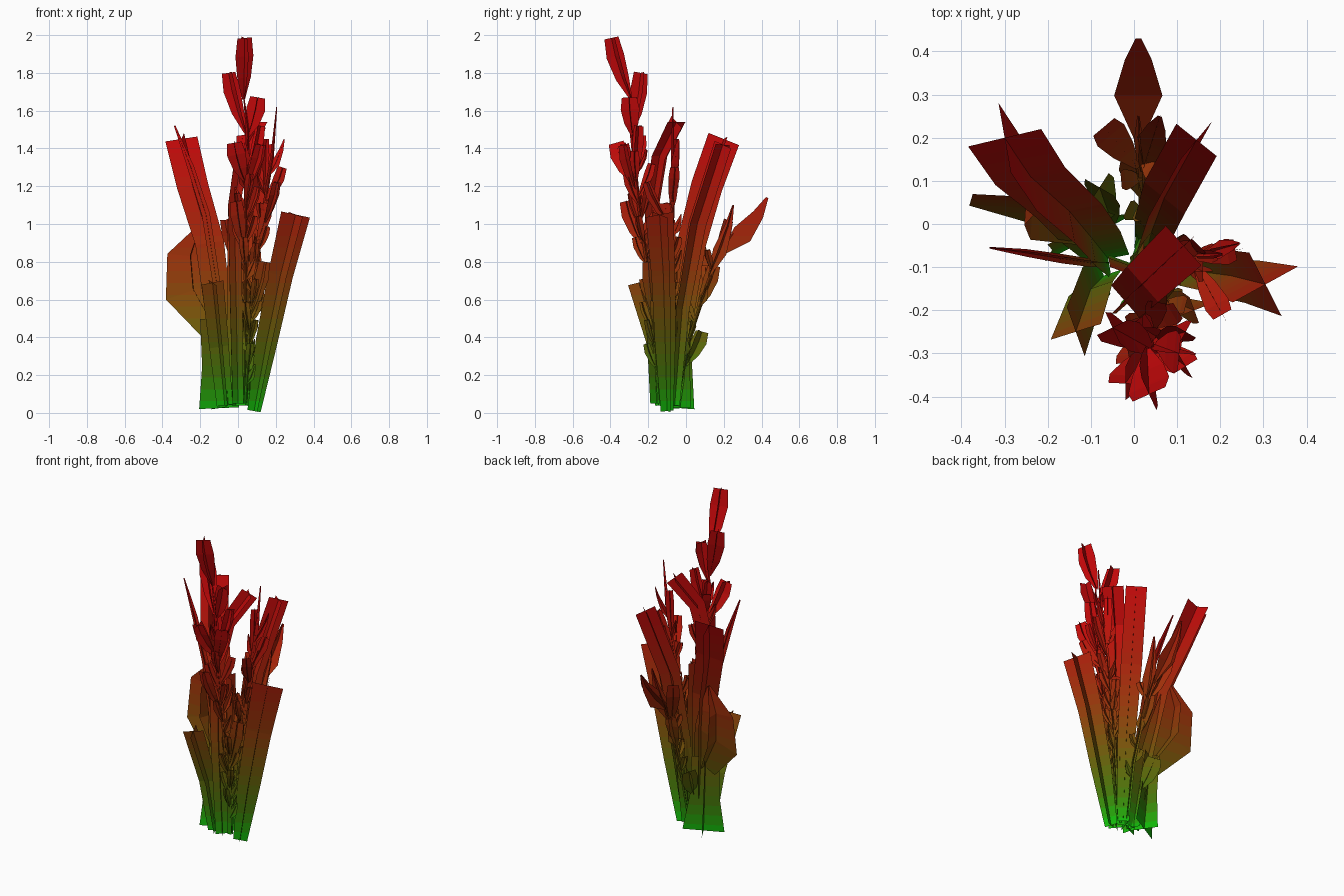
import bpy, bmesh, math, random
from mathutils import Vector

random.seed(4)
BANDS = 32
TOP = 2.0

# Height gradient: green foot, olive middle, red top
STOPS = [(0.0, (0.07, 0.76, 0.07)), (0.2, (0.27, 0.47, 0.07)), (0.5, (0.45, 0.34, 0.07)),
         (0.75, (0.58, 0.23, 0.07)), (1.0, (0.65, 0.15, 0.07)), (1.4, (0.76, 0.07, 0.07)),
         (2.0, (0.76, 0.06, 0.07))]


def tint(z):
    for (z0, a), (z1, b) in zip(STOPS, STOPS[1:]):
        if z <= z1:
            t = (z - z0) / (z1 - z0)
            return [(p + (q - p) * t) ** 2.2 for p, q in zip(a, b)] + [1]


MATS = []
for i in range(BANDS):
    m = bpy.data.materials.new("leaf_tint_%02d" % i)
    m.diffuse_color = tint((i + 0.5) * TOP / BANDS)
    MATS.append(m)


def strip(bm, path, widths, angle, cross=1.0):
    """Two crossed flat ribbons following a path."""
    pts = [Vector(p) for p in path]
    a = math.radians(angle)
    flat = Vector((math.cos(a), math.sin(a), 0))
    rows = ([], [])
    for i, p in enumerate(pts):
        t = (pts[min(i + 1, len(pts) - 1)] - pts[max(i - 1, 0)]).normalized()
        s = (flat - t * flat.dot(t)).normalized()
        for row, d in zip(rows, (s, t.cross(s) * cross)):
            row.append([bm.verts.new(p + d * widths[i] * k) for k in (-1, 1)])
    for row in rows if cross else rows[:1]:
        for (a0, a1), (b0, b1) in zip(row, row[1:]):
            bm.faces.new((a0, a1, b1, b0))


def finish(bm, name):
    # cut at colour heights, then tint every face by its height
    for i in range(1, BANDS):
        bmesh.ops.bisect_plane(bm, geom=bm.verts[:] + bm.edges[:] + bm.faces[:], dist=1e-5,
                               plane_co=(0, 0, i * TOP / BANDS), plane_no=(0, 0, 1))
    for v in bm.verts:
        v.co.z = min(max(v.co.z, 0), TOP)
    for f in bm.faces:
        f.material_index = max(0, min(BANDS - 1, int(f.calc_center_median().z * BANDS / TOP)))
    me = bpy.data.meshes.new(name)
    bm.to_mesh(me)
    bm.free()
    for m in MATS:
        me.materials.append(m)
    bpy.context.collection.objects.link(bpy.data.objects.new(name, me))


def blade(name, path, widths, angle, cross=1.0):
    bm = bmesh.new()
    strip(bm, path, widths, angle, cross)
    finish(bm, name)


def leaf(bm, base, tip, w, angle, pointed=False):
    b, t = Vector(base), Vector(tip)
    bow = Vector((b.x - t.x, b.y - t.y, 0)) * -0.1
    path = [b, b.lerp(t, 0.35) + bow, b.lerp(t, 0.7) + bow, t]
    prof = (0.12, 1.0, 0.55, 0.12) if pointed else (0.15, 0.75, 1, 0.8)
    strip(bm, path, [w * k for k in prof], angle)


def stalk(name, stem, leaves, scatter=None):
    """Thin stem, placed leaves (base, tip, width, angle, pointed) and small scattered leaves."""
    bm = bmesh.new()
    strip(bm, stem, [0.011] * (len(stem) - 1) + [0.003], 30)
    for l in leaves:
        leaf(bm, *l)
    if scatter:
        n, z0, z1, size, width = scatter
        for i in range(n):
            z = z0 + (z1 - z0) * i / max(n - 1, 1)
            for p, q in zip(stem, stem[1:]):
                if p[2] <= z <= q[2]:
                    b = Vector(p).lerp(Vector(q), (z - p[2]) / (q[2] - p[2]))
            a = i * 2.4 + random.uniform(-0.3, 0.3)
            L = size * random.uniform(0.8, 1.2)
            tip = b + Vector((math.cos(a) * 0.38, math.sin(a) * 0.38, 0.92)) * L
            leaf(bm, b, tip, width, math.degrees(a) + 90, i % 3 == 0)
    finish(bm, name)


# Broad outer blades
blade("back_left_blade", [(-0.06, -0.08, 0.04), (-0.10, -0.03, 0.5), (-0.15, 0.03, 0.9),
                          (-0.24, 0.11, 1.2), (-0.30, 0.20, 1.45)], [0.05, 0.07, 0.078, 0.085, 0.088], 10)
blade("right_blade", [(0.085, -0.10, 0.01), (0.15, -0.11, 0.37), (0.225, -0.12, 0.73),
                      (0.305, -0.14, 1.05)], [0.04, 0.065, 0.075, 0.088], 27, 0.95)
blade("left_leaf_foot", [(-0.1, -0.03, 0.025), (-0.115, -0.02, 0.25), (-0.13, -0.01, 0.5)],
      [0.12, 0.085, 0.08], 28, 0.7)
blade("left_broad_leaf", [(-0.12, -0.01, 0.44), (-0.235, 0.04, 0.65), (-0.25, 0.06, 0.83),
                          (-0.2, 0.06, 0.99)], [0.08, 0.155, 0.125, 0.012], -4, 0.5)
blade("front_left_blade", [(-0.07, -0.12, 0.04), (-0.10, -0.15, 0.35), (-0.135, -0.25, 0.69)],
      [0.045, 0.055, 0.062], 20)
blade("back_right_blade", [(0.03, -0.06, 0.04), (0.04, -0.02, 0.55), (0.07, 0.06, 1.0),
                           (0.145, 0.195, 1.42)], [0.035, 0.05, 0.06, 0.06], -40)
blade("front_arching_blade", [(0.0, -0.155, 0.05), (-0.01, -0.18, 0.6), (-0.02, -0.18, 1.1),
                              (0.02, -0.14, 1.36), (0.115, -0.05, 1.54)],
      [0.045, 0.05, 0.05, 0.055, 0.062], -49, 0.85)
blade("centre_blade", [(-0.01, -0.09, 0.04), (0.0, -0.1, 0.5), (0.0, -0.12, 1.02)],
      [0.06, 0.07, 0.065], 70, 0.9)
blade("left_spike_blade", [(-0.06, -0.09, 0.05), (-0.10, -0.09, 0.6), (-0.17, -0.08, 1.05),
                           (-0.25, -0.067, 1.3), (-0.335, -0.055, 1.52)], [0.02, 0.02, 0.022, 0.018, 0.004], 5, 0.5)

# Tall front stalk with blunt leaves
stalk("tall_stalk", [(0.03, -0.12, 0.05), (0.04, -0.18, 0.6), (0.04, -0.25, 1.1), (0.05, -0.29, 1.5),
                     (0.03, -0.3, 1.68)],
      [((0.03, -0.29, 1.66), (0.035, -0.395, 1.985), 0.052, 25),
       ((0.04, -0.29, 1.48), (-0.05, -0.24, 1.8), 0.05, 25),
       ((0.05, -0.28, 1.46), (0.105, -0.3, 1.67), 0.05, -5),
       ((0.04, -0.28, 1.22), (-0.02, -0.37, 1.43), 0.05, 0),
       ((0.04, -0.27, 1.18), (0.12, -0.33, 1.42), 0.04, 30),
       ((0.05, -0.27, 1.25), (0.12, -0.25, 1.52), 0.035, 60),
       ((0.03, -0.23, 0.88), (-0.01, -0.32, 1.12), 0.04, 10),
       ((0.05, -0.26, 1.3), (0.02, -0.24, 1.47), 0.035, 0)],
      (16, 0.7, 1.3, 0.17, 0.026))

# Right stalk with slim leaves
stalk("right_stalk", [(0.05, -0.08, 0.05), (0.09, -0.08, 0.7), (0.14, -0.07, 1.1), (0.18, -0.07, 1.35),
                      (0.205, -0.07, 1.62)],
      [((0.16, -0.07, 1.25), (0.245, -0.045, 1.45), 0.022, 0, True),
       ((0.14, -0.08, 1.1), (0.235, -0.06, 1.3), 0.03, 10),
       ((0.14, -0.09, 1.0), (0.205, -0.21, 1.22), 0.03, 30),
       ((0.1, -0.08, 0.9), (0.16, -0.11, 1.11), 0.03, 0),
       ((0.14, -0.06, 1.15), (0.15, -0.05, 1.45), 0.025, 45)],
      (10, 0.5, 1.15, 0.14, 0.022))

# Back stalk with pointed leaves
stalk("back_stalk", [(0.01, -0.05, 0.05), (0.02, 0.02, 0.4), (0.02, 0.12, 0.7), (0.01, 0.2, 0.88),
                     (0.01, 0.25, 0.95)],
      [((0.01, 0.19, 0.84), (0.01, 0.43, 1.14), 0.056, 0, True),
       ((0.01, 0.13, 0.74), (-0.07, 0.225, 1.02), 0.04, 40),
       ((0.02, 0.12, 0.72), (0.06, 0.25, 1.1), 0.04, -20, True),
       ((0.02, 0.06, 0.55), (0.0, 0.15, 0.78), 0.04, 10)],
      (6, 0.3, 0.75, 0.12, 0.025))

# Short inner sprigs
stalk("front_sprig", [(0.04, -0.14, 0.05), (0.06, -0.17, 0.4), (0.08, -0.18, 0.75)],
      [((0.06, -0.17, 0.5), (0.14, -0.2, 0.8), 0.04, 20),
       ((-0.05, 0.0, 0.25), (-0.08, 0.085, 0.43), 0.05, 60)],
      (14, 0.15, 0.68, 0.14, 0.022))
stalk("inner_sprig", [(0.02, -0.1, 0.05), (0.05, -0.09, 0.5), (0.09, -0.08, 0.95)], [],
      (12, 0.2, 0.8, 0.14, 0.025))
